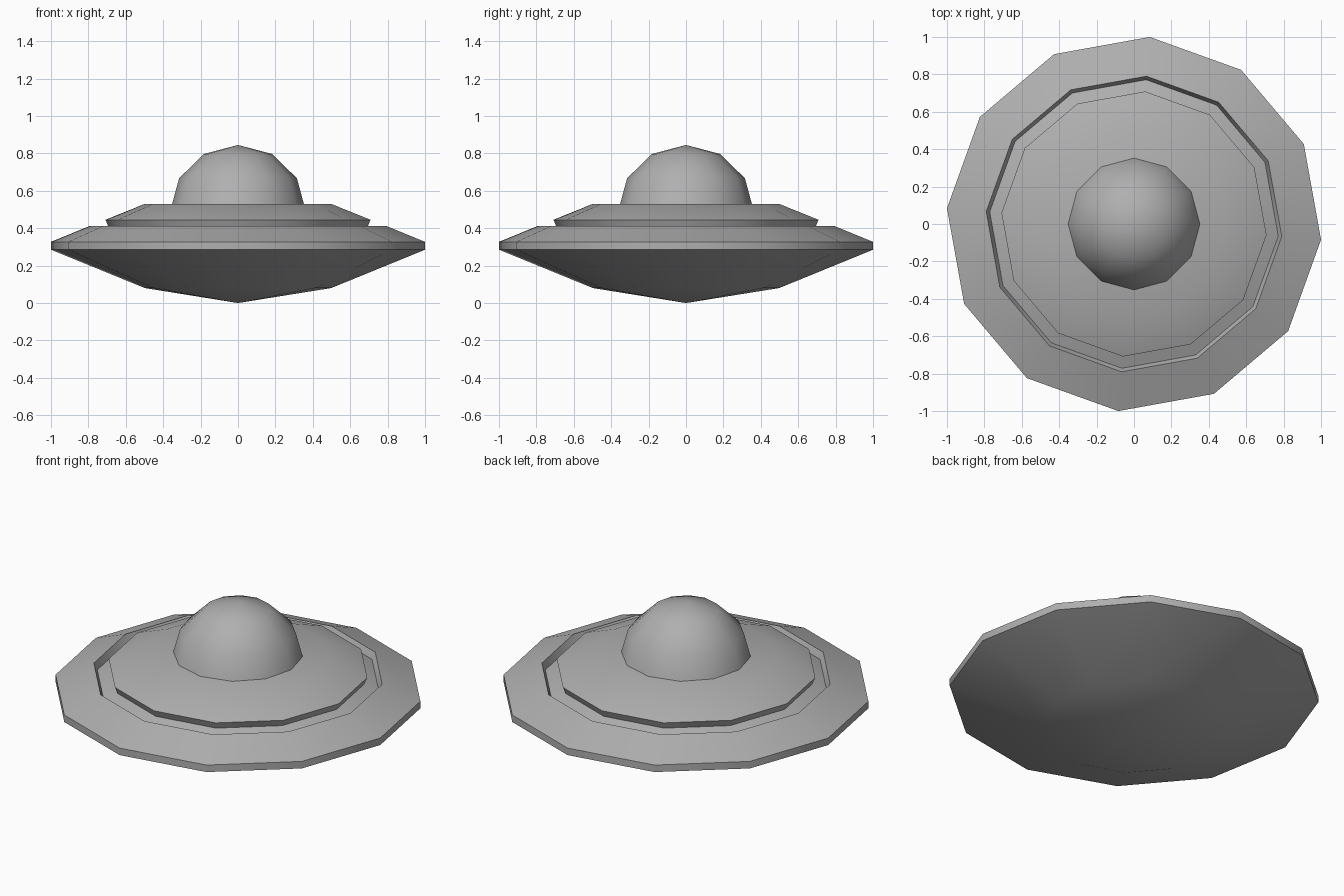
import bpy, bmesh
from math import radians, sin, cos

if "Cube" in bpy.data.objects:
    bpy.data.objects.remove(bpy.data.objects["Cube"])

SIDES = 12

# Dull grey metal
metal = bpy.data.materials.new("dull_metal")
metal.diffuse_color = (0.43, 0.43, 0.43, 1)
metal.use_nodes = True
metal.node_tree.nodes["Principled BSDF"].inputs["Base Color"].default_value = metal.diffuse_color


def lathe(name, profile, turn=0.0):
    """Revolve (radius, z) points; radius 0 becomes a single pole."""
    bm = bmesh.new()
    rings = []
    for r, z in profile:
        if r == 0:
            rings.append([bm.verts.new((0, 0, z))] * SIDES)
        else:
            angles = [radians(turn + i * 360 / SIDES) for i in range(SIDES)]
            rings.append([bm.verts.new((r * cos(a), r * sin(a), z)) for a in angles])
    for low, high in zip(rings, rings[1:]):
        for i in range(SIDES):
            j = (i + 1) % SIDES
            corners = dict.fromkeys((low[i], low[j], high[j], high[i]))
            bm.faces.new(list(corners))
    # close a flat open end
    for ring, flip in ((rings[0], True), (rings[-1], False)):
        if ring[0] is not ring[1]:
            bm.faces.new(ring[::-1] if flip else ring)
    bmesh.ops.recalc_face_normals(bm, faces=bm.faces)
    mesh = bpy.data.meshes.new(name)
    bm.to_mesh(mesh)
    bm.free()
    mesh.materials.append(metal)
    obj = bpy.data.objects.new(name, mesh)
    bpy.context.collection.objects.link(obj)
    bpy.ops.object.select_all(action='DESELECT')
    obj.select_set(True)
    bpy.context.view_layer.objects.active = obj
    bpy.ops.object.shade_smooth_by_angle(angle=radians(35))
    return obj


# Saucer hull: shallow belly, thin rim, groove sunk into the sloping deck
lathe("saucer_hull", [
    (0, 0), (0.50, 0.08), (1.0035, 0.285), (1.0035, 0.327),
    (0.793, 0.413), (0.774, 0.374), (0.695, 0.406), (0.711, 0.445),
    (0.50, 0.53),
], turn=-4.8)

# Cockpit dome: upper half of a coarse sphere sunk into the deck
lathe("cockpit_dome", [(0.363, 0.49), (0.315, 0.667), (0.182, 0.797), (0, 0.845)])
